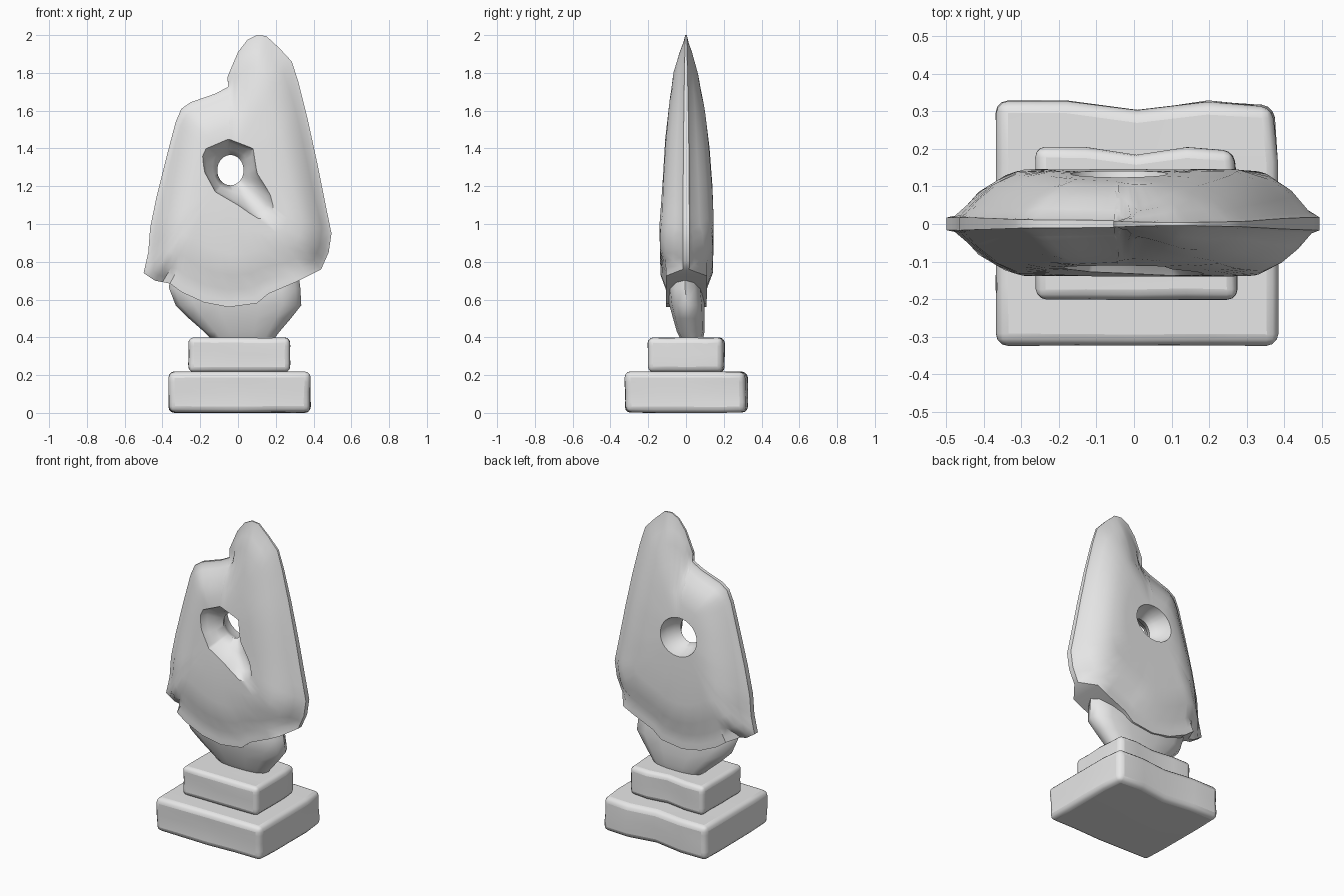
import bpy, bmesh, math
from mathutils import Vector, noise

if "Cube" in bpy.data.objects:
    bpy.data.objects.remove(bpy.data.objects["Cube"])

stone = bpy.data.materials.new("grey_stone")
stone.use_nodes = True
GREY = (0.8, 0.8, 0.8, 1)
stone.diffuse_color = GREY
stone.node_tree.nodes["Principled BSDF"].inputs["Base Color"].default_value = GREY


def finish(bm, name, angle, bevel=0):
    bmesh.ops.recalc_face_normals(bm, faces=bm.faces)
    mesh = bpy.data.meshes.new(name)
    bm.to_mesh(mesh)
    bm.free()
    mesh.materials.append(stone)
    ob = bpy.data.objects.new(name, mesh)
    bpy.context.collection.objects.link(ob)
    if bevel:
        mod = ob.modifiers.new("worn_edges", "BEVEL")
        mod.width, mod.segments = bevel, 3
        mod.limit_method, mod.angle_limit = "ANGLE", math.radians(45)
    bpy.ops.object.select_all(action="DESELECT")
    ob.select_set(True)
    bpy.context.view_layer.objects.active = ob
    bpy.ops.object.shade_smooth_by_angle(angle=math.radians(angle))
    return ob


def bridge(bm, a, b):
    n = len(a)
    for i in range(n):
        bm.faces.new((a[i], a[(i + 1) % n], b[(i + 1) % n], b[i]))


def lerp_table(table, z):
    for (z0, v0), (z1, v1) in zip(table, table[1:]):
        if z <= z1:
            k = max(0, (z - z0) / (z1 - z0))
            return v0 + (v1 - v0) * k
    return table[-1][1]


# Worn rectangular plinth blocks
def block(name, low, high, bevel, wear):
    low, high = Vector(low), Vector(high)
    mid, size = (low + high) / 2, high - low
    bm = bmesh.new()
    bmesh.ops.create_cube(bm, size=1)
    bmesh.ops.subdivide_edges(bm, edges=bm.edges, cuts=3, use_grid_fill=True)
    for v in bm.verts:
        c = v.co.copy()
        v.co = mid + Vector(c[i] * size[i] for i in range(3))
        bump = abs(noise.noise(v.co * 5)) * wear
        v.co -= Vector((c.x, c.y, c.z * 0.7)) * bump
        if abs(c.x) < 0.01 and c.y > 0.4:      # crease in the back
            v.co.y -= wear
        if c.x > 0.4 and c.y > 0.4:            # chipped corner
            v.co -= Vector((wear, wear, 0)) * 0.5
    return finish(bm, name, 50, bevel)


block("lower_plinth", (-0.37, -0.327, 0), (0.387, 0.33, 0.22), 0.032, 0.025)
block("upper_plinth", (-0.264, -0.203, 0.215), (0.277, 0.206, 0.4), 0.028, 0.02)

# Tapered neck: height, left, right, front, back
bm = bmesh.new()
rings = []
for z, x0, x1, y0, y1 in [(0.39, -0.14, 0.19, -0.03, 0.09),
                          (0.43, -0.18, 0.22, -0.05, 0.1),
                          (0.5, -0.26, 0.28, -0.07, 0.1),
                          (0.57, -0.33, 0.335, -0.09, 0.1),
                          (0.66, -0.365, 0.33, -0.1, 0.09),
                          (0.74, -0.36, 0.32, -0.08, 0.07)]:
    ring = []
    for i in range(14):
        a = math.tau * i / 14
        c, s = math.cos(a), math.sin(a)
        c, s = (math.copysign(abs(k) ** 0.75, k) for k in (c, s))
        ring.append(bm.verts.new(((x0 + x1) / 2 + c * (x1 - x0) / 2,
                                  (y0 + y1) / 2 + s * (y1 - y0) / 2, z)))
    rings.append(ring)
for a, b in zip(rings, rings[1:]):
    bridge(bm, a, b)
bm.faces.new(rings[0])
bm.faces.new(rings[-1])
finish(bm, "neck", 50)

# Upright slab with a pierced hollow
OUTLINE = [(-.5, .74), (-.44, .7), (-.36, .685), (-.3, .64), (-.18, .585), (-.05, .56),
           (.1, .58), (.16, .63), (.3, .69), (.44, .76), (.48, .85), (.495, .95),
           (.46, 1.12), (.42, 1.32), (.37, 1.55), (.32, 1.75), (.285, 1.86),
           (.22, 1.93), (.15, 1.995), (.1, 2), (.05, 1.975), (0, 1.91), (-.03, 1.84),
           (-.055, 1.78), (-.035, 1.735), (-.12, 1.69), (-.25, 1.645), (-.3, 1.61),
           (-.33, 1.54), (-.38, 1.35), (-.43, 1.15), (-.465, .98), (-.475, .85)]
DISH = [(-.19, 1.39), (-.18, 1.28), (-.12, 1.17), (0, 1.1), (.1, 1.03), (.17, 1.03),
        (.19, 1.08), (.17, 1.16), (.1, 1.27), (.08, 1.4), (-.05, 1.45)]
FRONT = [(.55, .135), (1, .14), (1.2, .125), (1.45, .11), (1.8, .07), (2, .035)]
BACK = [(.55, .14), (1, .147), (1.2, .14), (1.4, .125), (1.6, .1), (1.8, .065), (2, .035)]
CENTRE = Vector((-0.04, 1.285))
outline = [Vector(p) for p in OUTLINE]
dish = [Vector(p) for p in DISH]


def pairs(poly):
    return zip(poly, poly[1:] + poly[:1])


def ray(poly, a):
    """Point where a ray from the hollow's centre meets a polygon."""
    d = Vector((math.cos(a), math.sin(a)))
    for p, q in pairs(poly):
        e, w = q - p, p - CENTRE
        det = d.cross(e)
        if abs(det) < 1e-9:
            continue
        t, u = w.cross(e) / det, w.cross(d) / det
        if t > 0 and -1e-6 <= u <= 1 + 1e-6:
            return CENTRE + d * t
    return CENTRE + d * 0.12


def edge_distance(p):
    best = 9
    for a, b in pairs(outline):
        e = b - a
        k = min(1, max(0, (p - a).dot(e) / e.length_squared))
        best = min(best, (p - a - e * k).length)
    return best


def depth(p, table, blunt):
    u = min(1, edge_distance(p) / 0.19)
    return lerp_table(table, p.y) * max(blunt, 1 - (1 - u) ** 1.9)


border, angles = [], []
for p, q in pairs(outline):
    for pt in (p, (p + q) / 2):
        a = math.atan2(pt.y - CENTRE.y, pt.x - CENTRE.x)
        while angles and a < angles[-1] - 2:
            a += math.tau
        if angles:
            a = max(a, angles[-1] + 0.004)
        border.append(pt)
        angles.append(a)

bm = bmesh.new()
hole = [CENTRE + Vector((0.07 * math.cos(a), 0.08 * math.sin(a))) for a in angles]
hole_ring = [bm.verts.new((p.x, 0.01, p.y)) for p in hole]
blunts = [0.78 if p.y < 0.8 and abs(p.x) < 0.4 else 0.12 for p in border]
edge_rings = []
for side, table in ((-1, FRONT), (1, BACK)):
    if side < 0:
        rims = [ray(dish, a) for a in angles]
    else:
        rims = [CENTRE + Vector((0.13 * math.cos(a), 0.12 * math.sin(a))) for a in angles]
    previous = hole_ring
    # walls of the hollow
    for t, sink in ((0.35, 0.35), (0.8, 0.62)):
        ring = []
        for h, r in zip(hole, rims):
            p = h.lerp(r, t)
            ring.append(bm.verts.new((p.x, side * sink * lerp_table(table, p.y), p.y)))
        bridge(bm, previous, ring)
        previous = ring
    # broad face, rounding over to the border
    for t in (0, 0.25, 0.5, 0.7, 0.84, 0.94, 1):
        ring = []
        for r, o, blunt in zip(rims, border, blunts):
            p = r.lerp(o, t)
            ring.append(bm.verts.new((p.x, side * depth(p, table, blunt), p.y)))
        bridge(bm, previous, ring)
        previous = ring
    edge_rings.append(previous)
bridge(bm, *edge_rings)
finish(bm, "pierced_slab", 48)
